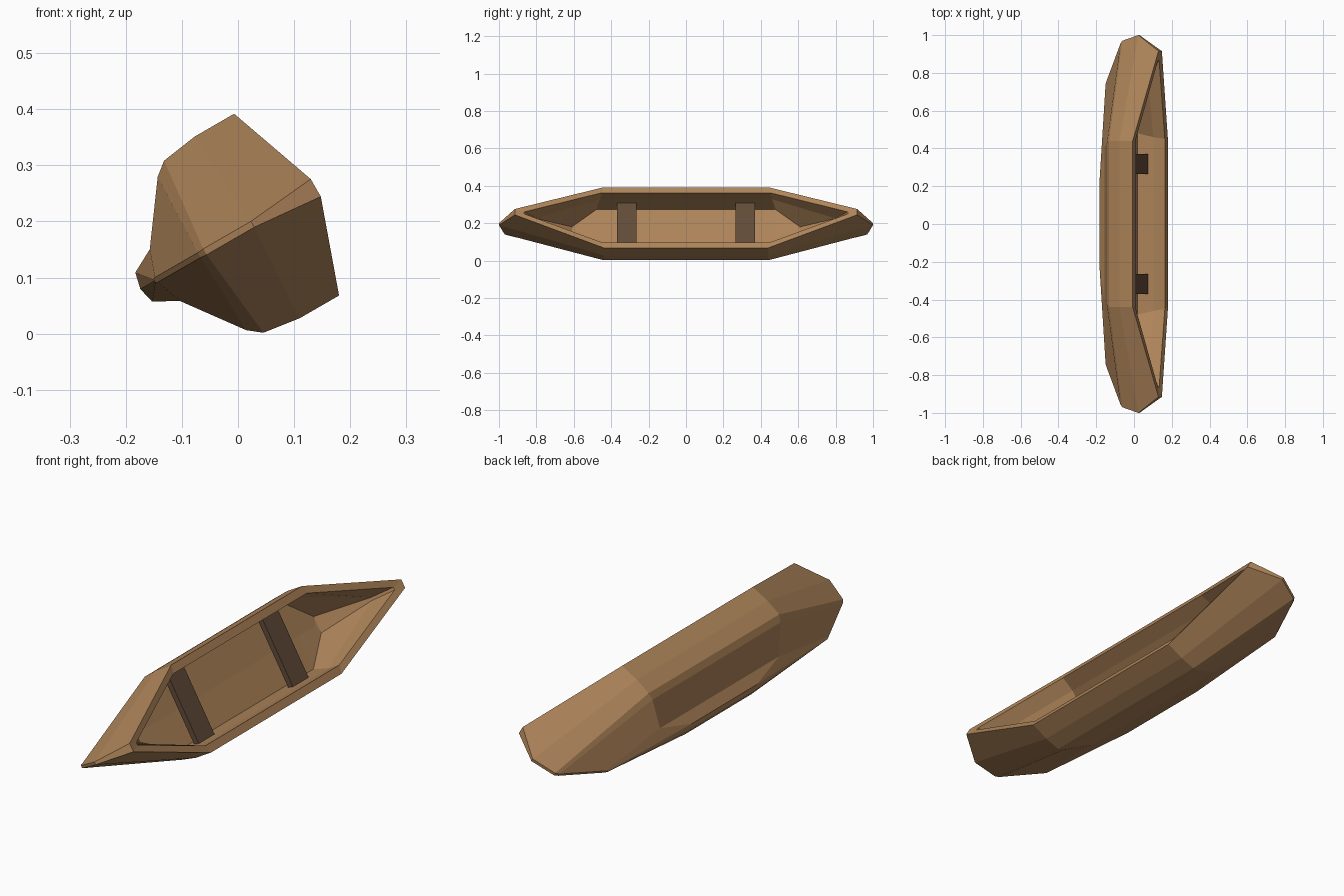
import bpy, bmesh, math
from mathutils import Matrix

if "Cube" in bpy.data.objects:
    bpy.data.objects.remove(bpy.data.objects["Cube"])

# The canoe is built upright, then rolled about its length to lie on its side
ROLL = Matrix.Translation((0, 0, 0.18)) @ Matrix.Rotation(math.radians(60), 4, 'Y')


def material(name, rgb):
    m = bpy.data.materials.new(name)
    m.diffuse_color = (*rgb, 1)
    m.use_nodes = True
    m.node_tree.nodes["Principled BSDF"].inputs["Base Color"].default_value = m.diffuse_color
    return m


def finish(bm, name, mat, mirror):
    me = bpy.data.meshes.new(name)
    bm.to_mesh(me)
    bm.free()
    me.materials.append(mat)
    ob = bpy.data.objects.new(name, me)
    bpy.context.collection.objects.link(ob)
    mod = ob.modifiers.new("mirror", 'MIRROR')
    mod.use_axis = mirror
    mod.merge_threshold = 0.0005
    ob.matrix_world = ROLL
    return ob


wood = material("wood", (0.42, 0.23, 0.10))
dark_wood = material("dark_wood", (0.12, 0.07, 0.04))

# Quarter hull, keel -> rim -> floor: (half width, height, shoulder y), (end y, half width, height)
strakes = [
    ((0.0, -0.201, 0.22), (0.74, 0.0, -0.173)),       # keel
    ((0.030, -0.194, 0.22), (0.74, 0.003, -0.172)),   # keel side
    ((0.053, -0.151, 0.40), (0.75, 0.005, -0.168)),   # garboard
    ((0.158, -0.074, 0.43), (0.955, 0.005, -0.080)),  # chine
    ((0.177, -0.050, 0.44), (0.97, 0.006, -0.068)),   # lower side
    ((0.187, 0.019, 0.44), (1.0, 0.006, 0.030)),      # middle side
    ((0.187, 0.100, 0.44), (0.915, 0.018, 0.160)),    # outer rim
    ((0.153, 0.100, 0.45), (0.865, 0.006, 0.150)),    # inner rim
    ((0.153, 0.030, 0.46), (0.80, 0.006, 0.080)),     # inner wall
    ((0.140, -0.058, 0.48), (0.61, 0.035, -0.060)),   # floor edge
    ((0.0, -0.062, 0.48), (0.60, 0.0, -0.062)),       # floor middle
]
bm = bmesh.new()
rows = []
for (w, u, ys), (ye, we, ue) in strakes:
    pts = [(w, 0, u), (w, ys, u), (we, ye, ue), (0, ye, ue)]
    rows.append([bm.verts.new(p) for p in pts])
for a, b in zip(rows, rows[1:]):
    for i in range(3):
        bm.faces.new((a[i], a[i + 1], b[i + 1], b[i]))
bmesh.ops.remove_doubles(bm, verts=bm.verts, dist=0.0005)
bmesh.ops.recalc_face_normals(bm, faces=bm.faces)
# outward means the outer side faces away from the centre plane
bm.faces.ensure_lookup_table()
ref = max(bm.faces, key=lambda f: f.calc_center_median().x)
if ref.normal.x < 0:
    bmesh.ops.reverse_faces(bm, faces=bm.faces)
finish(bm, "hull", wood, (True, True, False))

# Two cross seats
bm = bmesh.new()
bmesh.ops.create_cube(bm, size=1, matrix=Matrix.Translation((0, 0.317, -0.012))
                      @ Matrix.Diagonal((0.31, 0.105, 0.024, 1)))
finish(bm, "seats", dark_wood, (False, True, False))
